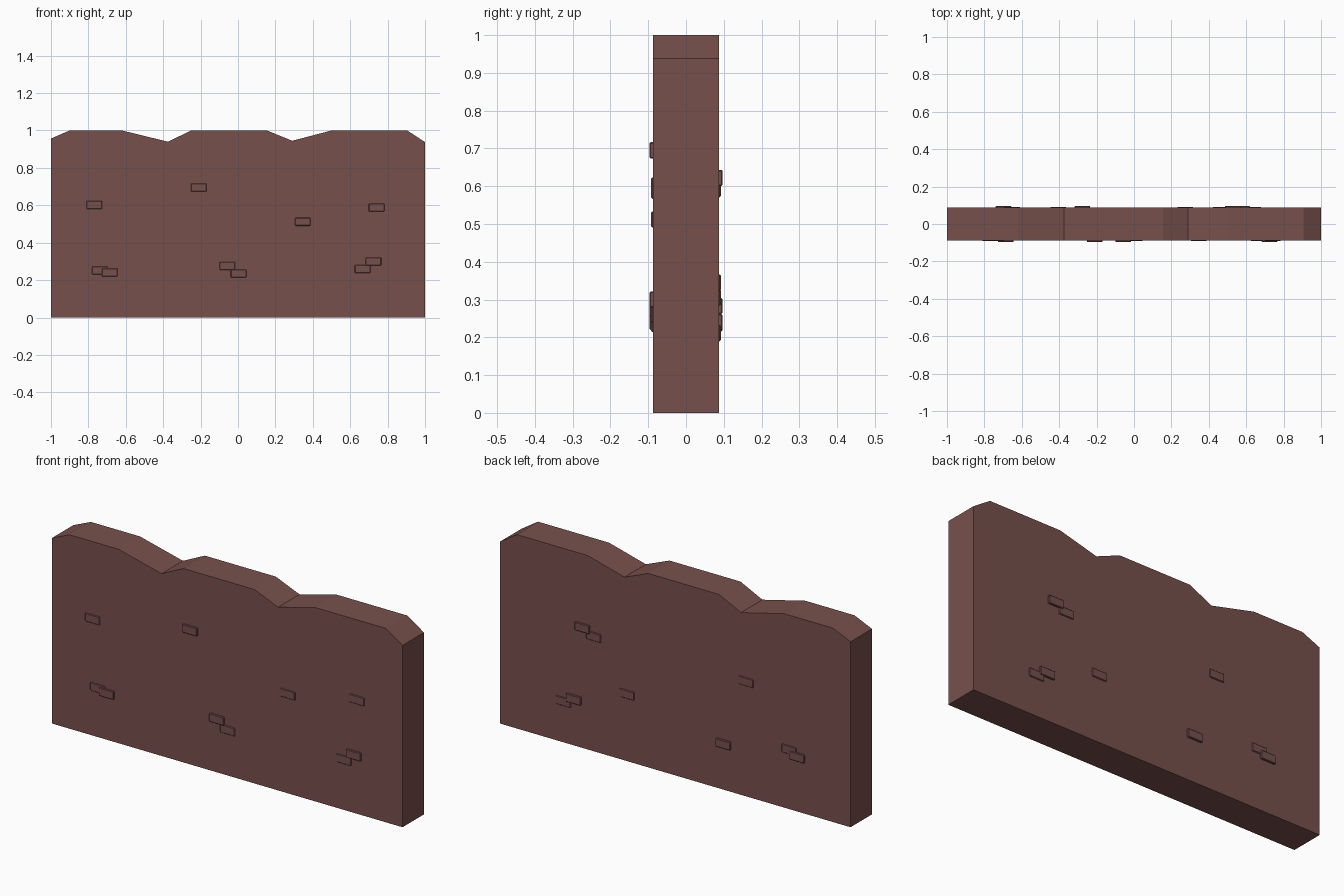
import bpy, bmesh

if "Cube" in bpy.data.objects:
    bpy.data.objects.remove(bpy.data.objects["Cube"])

mat = bpy.data.materials.new("reddish brown")
mat.diffuse_color = (0.185, 0.081, 0.073, 1)
mat.use_nodes = True
mat.node_tree.nodes["Principled BSDF"].inputs["Base Color"].default_value = mat.diffuse_color


def finish(bm, name):
    bmesh.ops.recalc_face_normals(bm, faces=bm.faces)
    mesh = bpy.data.meshes.new(name)
    bm.to_mesh(mesh)
    bm.free()
    mesh.materials.append(mat)
    obj = bpy.data.objects.new(name, mesh)
    bpy.context.collection.objects.link(obj)
    return obj


# Wall slab: worn outline extruded through the thickness
HALF = 0.087
outline = [(-1, 0), (1, 0), (1, 0.938), (0.905, 1), (0.5, 1), (0.29, 0.945),
           (0.155, 1), (-0.25, 1), (-0.375, 0.94), (-0.62, 1), (-0.9, 1), (-1, 0.957)]
bm = bmesh.new()
face = bm.faces.new([bm.verts.new((x, -HALF, z)) for x, z in outline])
ext = bmesh.ops.extrude_face_region(bm, geom=[face])
bmesh.ops.translate(bm, vec=(0, 2 * HALF, 0),
                    verts=[v for v in ext["geom"] if isinstance(v, bmesh.types.BMVert)])
finish(bm, "wall")


# Small bricks standing slightly proud of the wall
def brick(name, side, x, z, proud):
    w, h, d = 0.084, 0.043, 0.03
    bm = bmesh.new()
    bmesh.ops.create_cube(bm, size=1)
    for v in bm.verts:
        v.co = (x + v.co.x * w, side * (HALF + proud - d / 2) + v.co.y * d, z + v.co.z * h)
    bmesh.ops.bevel(bm, geom=bm.edges[:], offset=0.003, segments=1, affect='EDGES')
    finish(bm, name)


HIGH, LOW = 0.0095, 0.005
bricks = {
    (-1, HIGH): [(-0.686, 0.241), (-0.057, 0.276), (0.724, 0.3), (-0.21, 0.695)],
    (-1, LOW): [(-0.768, 0.602), (-0.739, 0.252), (0.003, 0.235),
                (0.346, 0.512), (0.741, 0.588), (0.666, 0.26)],
    (1, HIGH): [(0.528, 0.622), (0.577, 0.24), (-0.276, 0.237), (-0.698, 0.283)],
    (1, LOW): [(0.465, 0.592), (0.275, 0.345), (0.637, 0.211),
               (-0.404, 0.592), (-0.65, 0.306)],
}
for (side, proud), spots in bricks.items():
    for i, (x, z) in enumerate(spots):
        name = f"{'front' if side < 0 else 'back'}_{'raised' if proud == HIGH else 'shallow'}_brick_{i + 1}"
        brick(name, side, x, z, proud)
